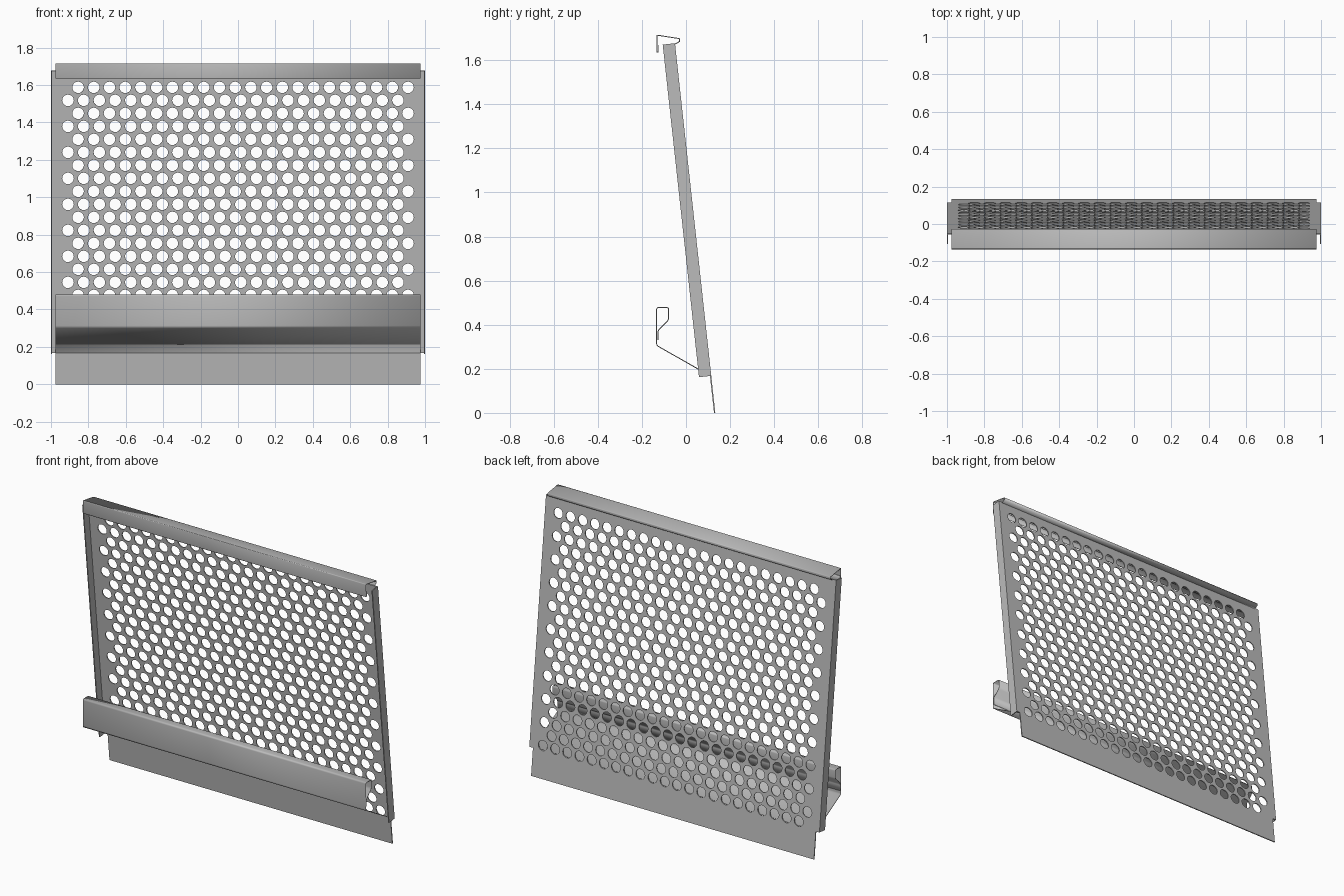
import bpy, bmesh, math
from mathutils import Matrix, Vector

cube = bpy.data.objects.get("Cube")
if cube:
    bpy.data.objects.remove(cube)

T = 0.006                                  # sheet thickness
FOOT, HEAD = (0.133, 0.0), (-0.05, 1.677)  # back face of the panel, (y, z)

steel = bpy.data.materials.new("grey sheet metal")
steel.use_nodes = True
GREY = (0.5, 0.5, 0.5, 1)
steel.diffuse_color = GREY
steel.node_tree.nodes["Principled BSDF"].inputs["Base Color"].default_value = GREY

# Panel frame: x across, y up the slope, z out of the front face
slope = Vector((0, HEAD[0] - FOOT[0], HEAD[1] - FOOT[1]))
length = slope.length
up = slope.normalized()
side = Vector((1, 0, 0))
frame = Matrix((side, up, side.cross(up))).transposed().to_4x4()
frame.translation = (0, FOOT[0], FOOT[1])
tab_top = 0.168 / up.z


def add(name, mesh):
    obj = bpy.data.objects.new(name, mesh)
    bpy.context.collection.objects.link(obj)
    obj.data.materials.clear()
    obj.data.materials.append(steel)
    return obj


def smooth(obj):
    bpy.ops.object.select_all(action='DESELECT')
    obj.select_set(True)
    bpy.context.view_layer.objects.active = obj
    bpy.ops.object.shade_smooth_by_angle(angle=math.radians(35))


def spline(curve, points):
    s = curve.splines.new('POLY')
    s.points.add(len(points) - 1)
    for p, (x, y) in zip(s.points, points):
        p.co = (x, y, 0, 1)
    s.use_cyclic_u = True


def perforated_panel():
    curve = bpy.data.curves.new("panel_outline", 'CURVE')
    curve.dimensions = '2D'
    curve.fill_mode = 'BOTH'
    curve.extrude = T / 2
    # Outline with a narrower tab at the foot
    half = [(0.975, 0), (0.975, tab_top), (1, tab_top), (1, length)]
    spline(curve, half + [(-x, y) for x, y in reversed(half)])
    # Staggered rows of round holes
    sides, radius, pitch = 20, 0.031, 0.084
    ring = [(radius * math.cos(a * math.tau / sides),
             radius * math.sin(a * math.tau / sides)) for a in range(sides)]
    for row in range(21):
        y = (1.588 - row * 0.0695) / up.z
        shift = 0.027 if row % 2 == 0 else -0.027
        for col in range(22):
            x = (col - 10.5) * pitch + shift
            spline(curve, [(x + dx, y + dy) for dx, dy in ring])
    # Turn the filled outline into a mesh
    helper = bpy.data.objects.new("panel_helper", curve)
    bpy.context.collection.objects.link(helper)
    graph = bpy.context.evaluated_depsgraph_get()
    mesh = bpy.data.meshes.new_from_object(helper.evaluated_get(graph))
    bpy.data.objects.remove(helper)
    bm = bmesh.new()
    bm.from_mesh(mesh)
    bmesh.ops.remove_doubles(bm, verts=bm.verts, dist=0.0001)
    bmesh.ops.recalc_face_normals(bm, faces=bm.faces)
    bm.to_mesh(mesh)
    bm.free()
    mesh.transform(frame @ Matrix.Translation((0, 0, T / 2)))
    smooth(add("perforated_panel", mesh))


def side_flange(name, sign):
    depth = 0.056
    bm = bmesh.new()
    size = Matrix.Diagonal((T, length - tab_top, depth, 1))
    place = Matrix.Translation((sign * (1 - T / 2), (length + tab_top) / 2, depth / 2))
    bmesh.ops.create_cube(bm, size=1, matrix=frame @ place @ size)
    mesh = bpy.data.meshes.new(name)
    bm.to_mesh(mesh)
    bm.free()
    add(name, mesh)


def folded_sheet(name, profile, radius):
    """Bend a strip along a (y, z) profile, round its folds, give it thickness."""
    bm = bmesh.new()
    rows = [[bm.verts.new((x, y, z)) for x in (-0.975, 0.975)] for y, z in profile]
    for a, b in zip(rows, rows[1:]):
        bm.faces.new((a[0], a[1], b[1], b[0]))
    folds = [e for e in bm.edges if len(e.link_faces) == 2]
    bmesh.ops.bevel(bm, geom=folds, offset=radius, segments=4, profile=0.5,
                    affect='EDGES', clamp_overlap=True)
    mesh = bpy.data.meshes.new(name)
    bm.to_mesh(mesh)
    bm.free()
    obj = add(name, mesh)
    mod = obj.modifiers.new("thickness", 'SOLIDIFY')
    mod.thickness = T * 0.7
    mod.offset = 0
    smooth(obj)


perforated_panel()
side_flange("left_flange", 1)
side_flange("right_flange", -1)

# Sloping shelf that folds up into a hollow front rail
folded_sheet("front_shelf", [(0.108, 0.169), (-0.133, 0.306), (-0.133, 0.478),
                             (-0.079, 0.478), (-0.079, 0.422), (-0.127, 0.374),
                             (-0.127, 0.33)], 0.008)
# Top edge folded forward and down, with a short hem
folded_sheet("top_lip", [(-0.052, 1.672), (-0.029, 1.685), (-0.029, 1.698),
                         (-0.132, 1.714), (-0.132, 1.636), (-0.126, 1.636),
                         (-0.126, 1.668)], 0.005)
